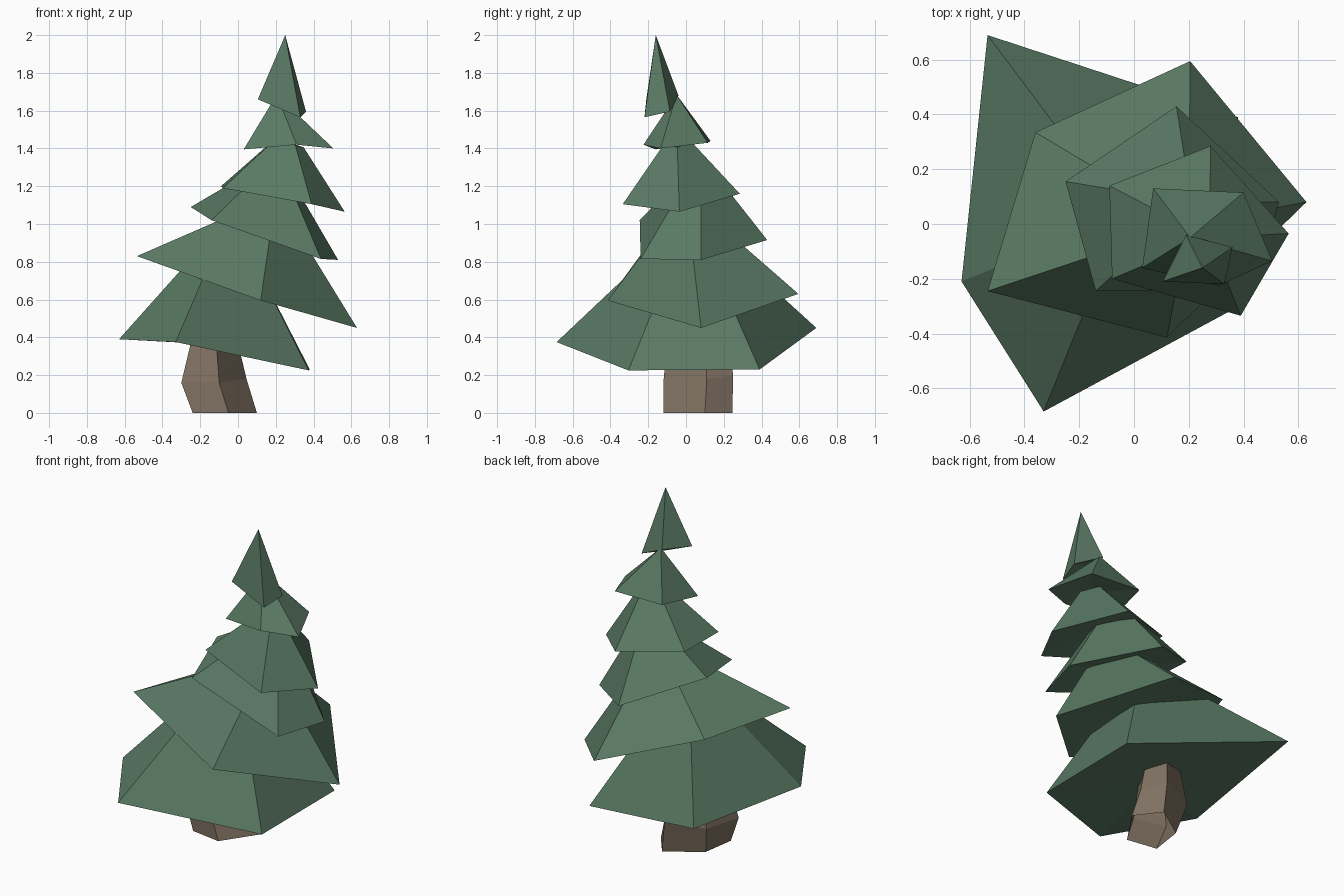
import bpy, bmesh
from mathutils import Vector

if "Cube" in bpy.data.objects:
    bpy.data.objects.remove(bpy.data.objects["Cube"])


def material(name, rgb):
    m = bpy.data.materials.new(name)
    m.diffuse_color = (*rgb, 1)
    m.use_nodes = True
    m.node_tree.nodes["Principled BSDF"].inputs["Base Color"].default_value = m.diffuse_color
    return m


def fan(bm, loop, p):
    """Close a loop with triangles meeting at point p."""
    t = bm.verts.new(p)
    for i, v in enumerate(loop):
        bm.faces.new((v, loop[(i + 1) % len(loop)], t))


def loft(name, rings, mat, tip=None, hollow=None):
    """Skin a stack of equal rings; hollow = underside centre (None leaves the bottom open)."""
    bm = bmesh.new()
    loops = [[bm.verts.new(p) for p in r] for r in rings]
    n = len(loops[0])
    for a, b in zip(loops, loops[1:]):
        for i in range(n):
            j = (i + 1) % n
            bm.faces.new((a[i], a[j], b[j], b[i]))
    if hollow is not None:
        fan(bm, loops[0][::-1], hollow)
    if tip is None:
        bm.faces.new(loops[-1])
    else:
        fan(bm, loops[-1], tip)
    bmesh.ops.recalc_face_normals(bm, faces=bm.faces)
    me = bpy.data.meshes.new(name)
    bm.to_mesh(me)
    bm.free()
    me.materials.append(mat)
    ob = bpy.data.objects.new(name, me)
    bpy.context.collection.objects.link(ob)
    return ob


def tier(name, apex, rim, cut):
    """Leaning branch skirt: a rim tapering toward an apex, cut off part way up."""
    rim = [Vector(p) for p in rim]
    centre = sum(rim, Vector()) / len(rim) + Vector((0, 0, .03))
    if cut >= 1:
        return loft(name, [rim], green, apex, centre)
    return loft(name, [rim, [p.lerp(Vector(apex), cut) for p in rim]], green, None, centre)


green = material("needles", (0.10, 0.19, 0.125))
brown = material("bark", (0.22, 0.17, 0.125))

# Trunk: five-sided, bulging then leaning, open at the ground
loft("trunk", [
    [(-.05, -.12, 0), (.10, .10, 0), (-.01, .245, 0), (-.21, .11, 0), (-.24, -.09, 0)],
    [(-.10, -.12, .16), (.045, .11, .18), (-.03, .25, .20), (-.25, .16, .17), (-.30, -.08, .16)],
    [(-.13, -.08, .58), (-.05, .09, .58), (-.08, .19, .58), (-.17, .14, .58), (-.20, -.02, .58)],
], brown)

# Branch tiers, bottom to top
tier("tier_1", (-.04, .03, 1.05),
     [(-.535, .69, .45), (-.63, -.21, .39), (-.33, -.685, .375), (.375, -.305, .225), (.38, .39, .23)], .57)
tier("tier_2", (.20, 0, 1.15),
     [(-.535, -.245, .83), (.12, -.415, .595), (.63, .08, .45), (.205, .595, .63), (-.36, .335, .81)], .72)
tier("tier_3", (.21, .08, 1.36),
     [(-.25, .155, 1.09), (-.14, -.245, 1.02), (.44, -.24, .815), (.53, .08, .81), (.155, .43, .915)], .6)
tier("tier_4", (.275, -.05, 1.52),
     [(-.09, .14, 1.20), (-.08, -.20, 1.19), (.39, -.335, 1.105), (.565, -.035, 1.065), (.28, .285, 1.16)], .75)
tier("tier_5", (.205, -.05, 1.685),
     [(.03, -.16, 1.395), (.31, -.225, 1.42), (.505, -.135, 1.40), (.40, .115, 1.43), (.07, .13, 1.44)], 1)
tier("top_tier", (.25, -.16, 2.0),
     [(.105, -.21, 1.66), (.33, -.22, 1.565), (.36, -.085, 1.595), (.19, -.04, 1.68)], 1)
